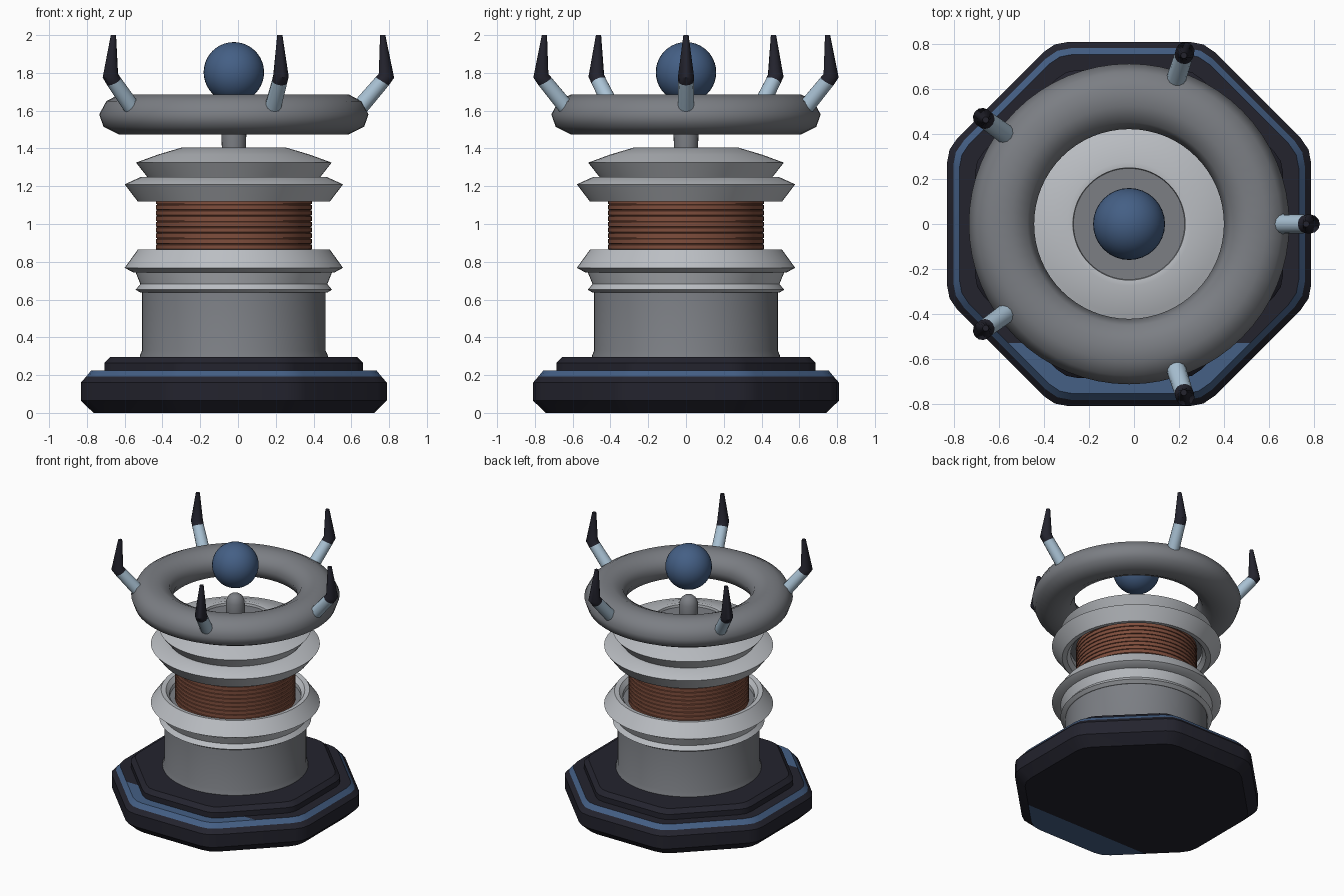
import bpy, bmesh, math
from mathutils import Vector

if "Cube" in bpy.data.objects:
    bpy.data.objects.remove(bpy.data.objects["Cube"])

CX = -0.022  # the main axis sits slightly left of the origin


def material(name, rgb):
    m = bpy.data.materials.new(name)
    m.diffuse_color = (*rgb, 1)
    m.use_nodes = True
    m.node_tree.nodes["Principled BSDF"].inputs["Base Color"].default_value = m.diffuse_color
    return m


DARK = material("dark navy", (0.017, 0.017, 0.027))
BLUE = material("steel blue", (0.058, 0.115, 0.235))
GREY = material("mid grey", (0.20, 0.21, 0.23))
LIGHT = material("light grey", (0.50, 0.52, 0.55))
COPPER = material("copper", (0.21, 0.075, 0.045))
PALE = material("pale blue", (0.40, 0.54, 0.66))


def finish(name, bm, mats, angle=30):
    bmesh.ops.recalc_face_normals(bm, faces=bm.faces)
    me = bpy.data.meshes.new(name)
    bm.to_mesh(me)
    bm.free()
    for m in mats:
        me.materials.append(m)
    for p in me.polygons:
        p.use_smooth = True
    me.set_sharp_from_angle(angle=math.radians(angle))
    ob = bpy.data.objects.new(name, me)
    bpy.context.collection.objects.link(ob)
    return ob


def loft(bm, rings, caps=True, closed=False):
    """Skin a list of equal-length point rings; returns (side face rows, caps)."""
    vs = [[bm.verts.new(p) for p in ring] for ring in rings]
    n, rows = len(vs[0]), []
    pairs = list(zip(vs, vs[1:])) + ([(vs[-1], vs[0])] if closed else [])
    for a, b in pairs:
        rows.append([bm.faces.new((a[i], a[(i + 1) % n], b[(i + 1) % n], b[i]))
                     for i in range(n)])
    ends = []
    if caps and not closed:
        ends = [bm.faces.new(vs[0][::-1]), bm.faces.new(vs[-1])]
    return rows, ends


def lathe(name, profile, mat, closed=False, seg=64, angle=30):
    bm = bmesh.new()
    rings = [[(CX + r * math.cos(2 * math.pi * i / seg),
               r * math.sin(2 * math.pi * i / seg), z) for i in range(seg)]
             for r, z in profile]
    loft(bm, rings, closed=closed)
    return finish(name, bm, [mat], angle)


def octagon(ap, z, cut=0.065):
    """Octagon of given apothem with its corners softened."""
    pts = []
    for k in range(8):
        a = math.radians(22.5 + 45 * k)
        c = Vector((math.cos(a), math.sin(a))) * ap / math.cos(math.pi / 8)
        t0 = Vector((math.sin(a - math.pi / 8), -math.cos(a - math.pi / 8)))
        t1 = Vector((-math.sin(a + math.pi / 8), math.cos(a + math.pi / 8)))
        p0, p1 = c + t0 * cut, c + t1 * cut
        for p in (p0, (p0 + p1) * 0.25 + c * 0.5, p1):
            pts.append((CX + p.x, p.y, z))
    return pts


# Octagonal plinth: blue upper rim and a blue front strip on flat faces
bm = bmesh.new()
rows, ends = loft(bm, [octagon(a, z) for a, z in
                       ((0.743, 0), (0.81, 0.065), (0.81, 0.16), (0.782, 0.192), (0.755, 0.225))])
for f in rows[-1]:
    f.material_index = 1
geom = ends + list({e for f in ends for e in f.edges}) + list({v for f in ends for v in f.verts})
bmesh.ops.bisect_plane(bm, geom=geom, plane_co=(0, -0.53, 0), plane_no=(0, 1, 0))
bm.normal_update()
for f in bm.faces:
    if abs(f.normal.z) > 0.99 and f.calc_center_median().y < -0.53:
        f.material_index = 1
finish("plinth", bm, [DARK, BLUE])

# Second step
bm = bmesh.new()
loft(bm, [octagon(a, z, 0.055) for a, z in
          ((0.685, 0.22), (0.685, 0.265), (0.655, 0.295))])
finish("plinth_step", bm, [DARK])

# Drum
lathe("drum", [(0.499, 0.29), (0.497, 0.305), (0.486, 0.33), (0.486, 0.80)], GREY)

# Collar and lower cup ring around the coil
lathe("lower_collar", [(0.495, 0.637), (0.52, 0.652), (0.495, 0.682), (0.52, 0.744),
                       (0.46, 0.744), (0.46, 0.637)], LIGHT, closed=True)
lathe("lower_ring", [(0.53, 0.742), (0.578, 0.768), (0.508, 0.865), (0.475, 0.86),
                     (0.45, 0.83), (0.45, 0.742)], LIGHT, closed=True)

# Copper coil with shallow winding grooves
prof, z = [(0.413, 0.78)], 0.80
while z < 1.19:
    prof += [(0.413, z), (0.407, z + 0.002), (0.407, z + 0.005), (0.413, z + 0.007)]
    z += 0.03
prof.append((0.413, 1.20))
lathe("coil", prof, COPPER)

# Upper cup ring, its inner plate and the cap
lathe("upper_ring", [(0.508, 1.118), (0.578, 1.21), (0.49, 1.25), (0.45, 1.25),
                     (0.45, 1.15), (0.475, 1.122)], LIGHT, closed=True)
lathe("upper_plate", [(0.46, 1.19), (0.46, 1.25)], GREY)
lathe("cap", [(0.455, 1.245), (0.518, 1.325), (0.40, 1.368), (0.275, 1.405),
              (0.25, 1.402), (0.245, 1.37), (0.245, 1.245)], LIGHT, closed=True)
lathe("cap_plate", [(0.25, 1.33), (0.25, 1.385)], GREY)

# Stem with rounded top
lathe("stem", [(0.062, 1.36), (0.066, 1.47), (0.064, 1.53), (0.05, 1.565),
               (0.028, 1.583), (0.006, 1.588)], GREY, seg=24, angle=50)

# Large flattened crown ring
lathe("crown_ring", [(0.713, 1.58), (0.675, 1.65), (0.61, 1.685), (0.525, 1.685),
                     (0.452, 1.65), (0.422, 1.58), (0.452, 1.51), (0.525, 1.475),
                     (0.61, 1.475), (0.69, 1.515)], GREY, closed=True, angle=50)

# Floating orb
bm = bmesh.new()
bmesh.ops.create_uvsphere(bm, u_segments=32, v_segments=20, radius=0.16)
bmesh.ops.translate(bm, verts=bm.verts, vec=(CX, 0, 1.803))
finish("orb", bm, [BLUE], 60)

# Five bent prongs: (distance, height, radius, tilt of section in degrees)
PATH = ((0.665, 1.615, 0.044, 38), (0.785, 1.755, 0.041, 32),
        (0.808, 1.785, 0.042, 15), (0.788, 2.0, 0.014, 0))
for k in range(5):
    a = math.radians(72 * k)
    out, side = Vector((math.cos(a), math.sin(a), 0)), Vector((-math.sin(a), math.cos(a), 0))
    rings = []
    for d, z, r, tilt in PATH:
        t = math.radians(tilt)
        u = out * math.cos(t) - Vector((0, 0, math.sin(t)))
        c = Vector((CX, 0, z)) + out * d
        rings.append([c + (u * math.cos(math.tau * i / 12) + side * math.sin(math.tau * i / 12)) * r
                      for i in range(12)])
    bm = bmesh.new()
    rows, ends = loft(bm, rings)
    for f in rows[1] + rows[2] + [ends[1]]:
        f.material_index = 1
    finish(f"prong_{k + 1}", bm, [PALE, DARK], 40)
